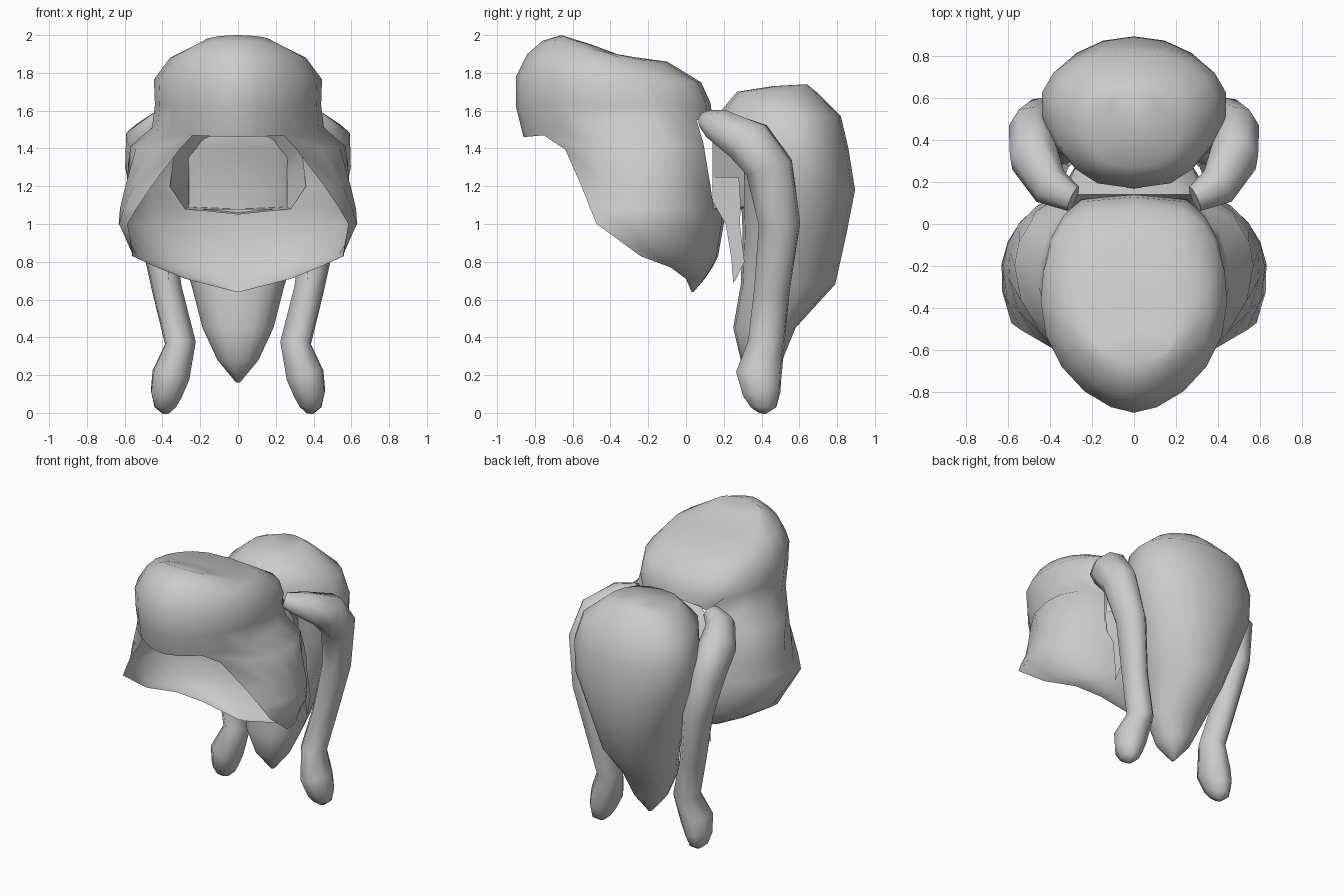
import bpy, bmesh, math
from mathutils import Vector

if "Cube" in bpy.data.objects:
    bpy.data.objects.remove(bpy.data.objects["Cube"])

grey = bpy.data.materials.new("plain_grey")
grey.diffuse_color = (0.6, 0.6, 0.6, 1)
grey.use_nodes = True
grey.node_tree.nodes["Principled BSDF"].inputs["Base Color"].default_value = grey.diffuse_color


def finish(name, bm):
    """Turn half a part into a smooth object mirrored across x."""
    bmesh.ops.recalc_face_normals(bm, faces=bm.faces[:])
    me = bpy.data.meshes.new(name)
    bm.to_mesh(me)
    bm.free()
    me.materials.append(grey)
    ob = bpy.data.objects.new(name, me)
    bpy.context.collection.objects.link(ob)
    mirror = ob.modifiers.new("mirror", 'MIRROR')
    mirror.use_clip = True
    mirror.merge_threshold = 0.002
    bpy.context.view_layer.objects.active = ob
    ob.select_set(True)
    bpy.ops.object.shade_smooth_by_angle(angle=math.radians(60))
    ob.select_set(False)


def half_loft(name, levels, n, front_pow, hole=None, close_bottom=False):
    """Stack half ovals: (z front, z back, y front, y widest, y back, half width, first angle,
    back squareness). A first angle above zero leaves the front open;
    hole maps row number to hole half width."""
    hole = hole or {}
    bm = bmesh.new()
    rows = []
    for r, (zf, zb, yf, yc, yb, w, start, back_pow) in enumerate(levels):
        row = []
        first = 2 if start else 0
        for i in range(n + 1):
            if i < first:
                row.append(None)
                continue
            a = math.radians(start + (180 - start) * (i - first) / (n - first))
            c = math.cos(a)
            y = yc - (yc - yf) * c if c > 0 else yc - (yb - yc) * c
            x = w * max(math.sin(a), 0) ** (front_pow if c > 0 else back_pow)
            if i == n or (i == 0 and not start):
                x = 0
            if r in hole and i == n - 2:
                x = hole[r]
            row.append(bm.verts.new((x, y, zf + (zb - zf) * (1 - c) / 2)))
        rows.append(row)
    for r, (a, b) in enumerate(zip(rows, rows[1:])):
        for i in range(n):
            quad = (a[i], a[i + 1], b[i + 1], b[i])
            if None in quad or (i >= n - 2 and r in hole and r + 1 in hole):
                continue
            bm.faces.new(quad)
    bm.faces.new(rows[0])
    if close_bottom:
        bm.faces.new(rows[-1])
    finish(name, bm)


def limb(name, path, sides=8, stretch=1.2):
    """Tapered tube through (x, y, z, radius) points, deeper along y than wide."""
    bm = bmesh.new()
    pts = [Vector(p[:3]) for p in path]
    rings = []
    side = Vector((1, -1, 0)).normalized()
    for i, p in enumerate(pts):
        d = (pts[min(i + 1, len(pts) - 1)] - pts[max(i - 1, 0)]).normalized()
        side = (side - d * side.dot(d)).normalized()
        up = d.cross(side)
        ring = []
        for k in range(sides):
            t = 2 * math.pi * k / sides
            off = path[i][3] * (side * math.cos(t) + up * math.sin(t))
            off.y *= stretch
            ring.append(bm.verts.new(p + off))
        rings.append(ring)
    for a, b in zip(rings, rings[1:]):
        for k in range(sides):
            j = (k + 1) % sides
            bm.faces.new((a[k], a[j], b[j], b[k]))
    bm.faces.new(rings[0])
    bm.faces.new(rings[-1])
    finish(name, bm)


# Hood: closed crown and brow, open-fronted skirt, neck hole in its back
half_loft("hood", [
    (2.00, 1.95, -0.66, -0.60, -0.50, 0.17, 0, 0.8),
    (1.97, 1.89, -0.76, -0.50, -0.34, 0.25, 0, 0.8),
    (1.90, 1.86, -0.84, -0.42, -0.10, 0.36, 0, 0.7),
    (1.78, 1.75, -0.90, -0.37, 0.08, 0.445, 0, 0.55),
    (1.62, 1.64, -0.90, -0.35, 0.13, 0.44, 0, 0.5),
    (1.46, 1.56, -0.86, -0.30, 0.14, 0.455, 0, 0.5),
    (1.39, 1.43, -0.75, -0.20, 0.16, 0.57, 37, 0.7),
    (1.20, 1.20, -0.78, -0.21, 0.19, 0.60, 53, 0.8),
    (1.08, 1.08, -0.83, -0.22, 0.20, 0.625, 62, 0.8),
    (1.00, 1.00, -0.89, -0.24, 0.20, 0.635, 69, 0.8),
    (0.83, 0.83, -0.26, -0.24, 0.17, 0.56, 88, 0.8),
    (0.77, 0.77, -0.10, -0.08, 0.14, 0.43, 88, 0.8),
    (0.71, 0.71, -0.01, 0.00, 0.10, 0.28, 88, 0.8),
    (0.64, 0.64, 0.02, 0.03, 0.04, 0.01, 88, 0.8),
], 10, 1.2, hole={5: 0.24, 6: 0.33, 7: 0.36, 8: 0.28})

# Body: teardrop hanging behind the hood
half_loft("body", [
    (1.73, 1.74, 0.46, 0.58, 0.64, 0.10, 0, 1),
    (1.70, 1.70, 0.27, 0.52, 0.69, 0.24, 0, 1),
    (1.58, 1.57, 0.17, 0.57, 0.82, 0.39, 0, 1),
    (1.40, 1.40, 0.24, 0.58, 0.86, 0.445, 0, 1),
    (1.18, 1.18, 0.29, 0.56, 0.895, 0.425, 0, 1),
    (0.95, 0.95, 0.30, 0.52, 0.85, 0.35, 0, 1),
    (0.68, 0.68, 0.29, 0.48, 0.79, 0.25, 0, 1),
    (0.45, 0.45, 0.25, 0.42, 0.58, 0.19, 0, 1),
    (0.28, 0.28, 0.29, 0.40, 0.51, 0.11, 0, 1),
    (0.16, 0.16, 0.38, 0.40, 0.42, 0.01, 0, 1),
], 9, 0.75, close_bottom=True)

# Neck: short funnel from the hood's hole into the body
bm = bmesh.new()
front = [(0, 1.60), (0.22, 1.58), (0.34, 1.42), (0.36, 1.20), (0.28, 1.08), (0, 1.05)]
back = [(0, 1.38), (0.15, 1.36), (0.26, 1.34), (0.26, 1.20), (0.26, 1.09), (0, 1.08)]
rings = [[bm.verts.new((x, y, z)) for x, z in ring] for ring, y in ((front, 0.14), (back, 0.31))]
for i in range(5):
    bm.faces.new((rings[0][i], rings[0][i + 1], rings[1][i + 1], rings[1][i]))
finish("neck", bm)

# Collar points: thin flaps hanging from the sides of the neck
bm = bmesh.new()
edge = [((0.36, 0.14, 1.25), (0.31, 0.28, 1.25)), ((0.35, 0.14, 1.12), (0.34, 0.29, 1.10)),
        ((0.355, 0.21, 1.00), (0.35, 0.285, 1.00)), ((0.365, 0.24, 0.82), (0.36, 0.31, 0.80)),
        ((0.37, 0.25, 0.69), (0.37, 0.26, 0.70))]
rows = [[bm.verts.new(p) for p in pair] for pair in edge]
for a, b in zip(rows, rows[1:]):
    bm.faces.new((a[0], a[1], b[1], b[0]))
finish("collar_point", bm)

# Arms: from the shoulders, out over the elbows, down to the hands
limb("arm", [
    (0.29, 0.12, 1.55, 0.055), (0.40, 0.18, 1.52, 0.09), (0.48, 0.33, 1.44, 0.12),
    (0.49, 0.44, 1.30, 0.11), (0.44, 0.495, 1.00, 0.095), (0.375, 0.455, 0.65, 0.082),
    (0.305, 0.425, 0.37, 0.085), (0.355, 0.385, 0.20, 0.105), (0.38, 0.40, 0.10, 0.088),
    (0.385, 0.41, 0.03, 0.06), (0.38, 0.40, 0.0, 0.02),
])
